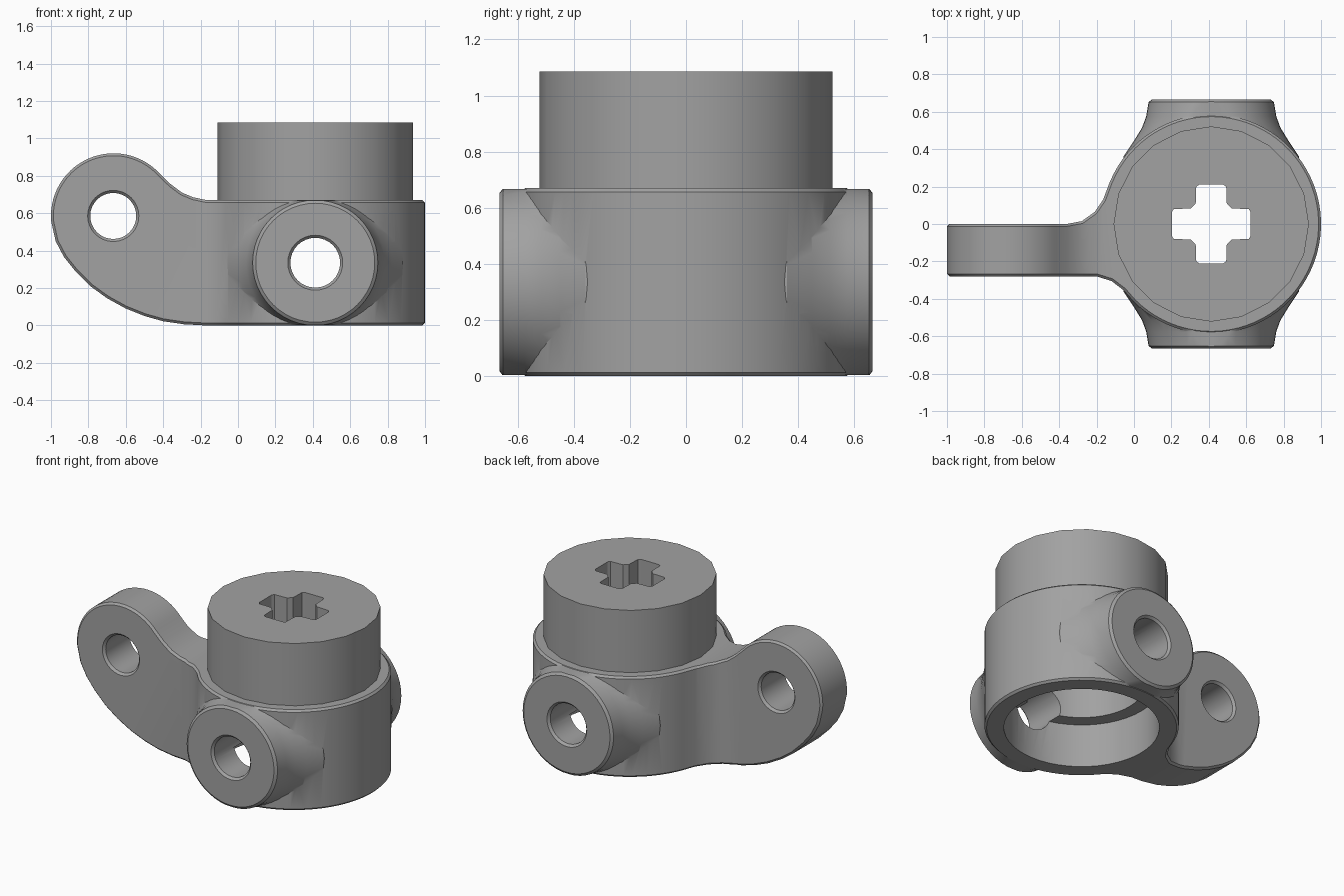
import bpy, bmesh
from math import sin, cos, radians, pi
from mathutils import Matrix, Vector

cube = bpy.data.objects.get("Cube")
if cube:
    bpy.data.objects.remove(cube, do_unlink=True)

grey = bpy.data.materials.new("mid_grey")
grey.use_nodes = True
colour = (0.36, 0.36, 0.36, 1)
grey.diffuse_color = colour
grey.node_tree.nodes["Principled BSDF"].inputs["Base Color"].default_value = colour

CX, R, MID, TOP = 0.413, 0.587, 0.335, 0.67
TO_Y = Matrix.Rotation(-pi / 2, 4, 'X')  # turns the z axis into the y axis


def arc(cx, cy, r, a0, a1, n):
    angles = [radians(a0 + (a1 - a0) * i / n) for i in range(n + 1)]
    return [(cx + r * cos(a), cy + r * sin(a)) for a in angles]


def finish(name, bm):
    bmesh.ops.recalc_face_normals(bm, faces=bm.faces)
    mesh = bpy.data.meshes.new(name)
    bm.to_mesh(mesh)
    bm.free()
    mesh.materials.append(grey)
    obj = bpy.data.objects.new(name, mesh)
    bpy.context.collection.objects.link(obj)
    return obj


def prism(name, points, place, depth):
    """Extrude an outline; place(a, b) gives the 3D start points."""
    bm = bmesh.new()
    face = bm.faces.new([bm.verts.new(place(a, b)) for a, b in points])
    new = bmesh.ops.extrude_face_region(bm, geom=[face])["geom"]
    verts = [v for v in new if isinstance(v, bmesh.types.BMVert)]
    bmesh.ops.translate(bm, vec=depth, verts=verts)
    return finish(name, bm)


def turned(name, profile, sides, matrix):
    """Closed solid turned around z from (radius, height) pairs."""
    bm = bmesh.new()
    rings = []
    for r, h in profile:
        rings.append([bm.verts.new(matrix @ Vector((x, y, h)))
                      for x, y in arc(0, 0, r, 0, 360, sides)[:-1]])
    for low, high in zip(rings, rings[1:]):
        for i in range(sides):
            j = (i + 1) % sides
            bm.faces.new((low[i], low[j], high[j], high[i]))
    bm.faces.new(rings[0][::-1])
    bm.faces.new(rings[-1])
    return finish(name, bm)


def apply(obj, mod):
    bpy.ops.object.select_all(action='DESELECT')
    bpy.context.view_layer.objects.active = obj
    obj.select_set(True)
    bpy.ops.object.modifier_apply(modifier=mod.name)


def combine(obj, other, operation):
    mod = obj.modifiers.new("combine", 'BOOLEAN')
    mod.operation, mod.solver, mod.object = operation, 'EXACT', other
    apply(obj, mod)
    bpy.data.objects.remove(other, do_unlink=True)


# Plan outline: round hub with filleted arm
plan = [(-1.1, -0.28), (-0.2, -0.28), (-0.12, -0.305), (-0.055, -0.355)]
plan += arc(CX, 0, R, 225, 518, 64)
plan += [(-0.165, 0.13), (-0.21, 0.065), (-0.28, 0.015), (-0.36, 0), (-1.1, 0)]
body = prism("connector_body", plan, lambda x, y: (x, y, -0.2), (0, 0, 1.5))

# Side outline: arm rising to a rounded eye
side = [(1.2, 0), (1.2, TOP), (-0.17, TOP), (-0.24, 0.685), (-0.3, 0.71),
        (-0.36, 0.755)]
side += arc(-0.665, 0.585, 0.335, 42, 185, 28)
side += [(-0.975, 0.45), (-0.93, 0.365), (-0.87, 0.29), (-0.79, 0.21),
         (-0.7, 0.145), (-0.6, 0.09), (-0.5, 0.05), (-0.4, 0.022),
         (-0.29, 0.006), (-0.18, 0)]
outline = prism("side_outline", side, lambda x, z: (x, -0.8, z), (0, 1.6, 0))
combine(body, outline, 'INTERSECT')

# Small chamfer on the outer edges
chamfer = body.modifiers.new("chamfer", 'BEVEL')
chamfer.width, chamfer.segments = 0.013, 1
chamfer.limit_method, chamfer.angle_limit = 'ANGLE', radians(50)
chamfer.use_clamp_overlap = False
apply(body, chamfer)

# Flared side bosses, trimmed flush with the hub
half = [(0.47, 0.36), (0.41, 0.45), (0.37, 0.515), (0.348, 0.575),
        (0.335, 0.652), (0.318, 0.665)]
boss = turned("side_bosses", [(r, -h) for r, h in reversed(half)] + half, 48,
              Matrix.Translation((CX, 0, MID)) @ TO_Y)
slab = prism("trim_slab", [(-1, -1), (2, -1), (2, 1), (-1, 1)],
             lambda x, y: (x, y, 0.003), (0, 0, TOP - 0.006))
combine(boss, slab, 'INTERSECT')
combine(body, boss, 'UNION')

# Collar on top
collar = turned("collar", [(0.522, 0.6), (0.522, 1.085)], 20,
                Matrix.Translation((CX, 0, 0)))
combine(body, collar, 'UNION')

# Stepped hollow underneath
hollow = turned("hollow", [(0.47, -0.1), (0.47, 0.29), (0.38, 0.29), (0.38, 0.64)],
                48, Matrix.Translation((CX, 0, 0)))
combine(body, hollow, 'DIFFERENCE')

# Cross-shaped axle hole
quarter = [(0.21, 0.065), (0.2, 0.08), (0.11, 0.083), (0.083, 0.11),
           (0.08, 0.2), (0.065, 0.21)]
cross = []
for turn in range(4):
    c, s = round(cos(turn * pi / 2)), round(sin(turn * pi / 2))
    cross += [(CX + c * x - s * y, s * x + c * y) for x, y in quarter]
axle = prism("axle_hole", cross, lambda x, y: (x, y, 0.5), (0, 0, 0.8))
combine(body, axle, 'DIFFERENCE')


# Pin holes with chamfered rims
def pin_hole(x, z, r, y0, y1):
    rim = r + 0.014
    profile = [(rim, y0 - 0.1), (rim, y0), (r, y0 + 0.015),
               (r, y1 - 0.015), (rim, y1), (rim, y1 + 0.1)]
    hole = turned("pin_hole", profile, 32, Matrix.Translation((x, 0, z)) @ TO_Y)
    combine(body, hole, 'DIFFERENCE')


pin_hole(CX, MID, 0.133, -0.665, 0.665)
pin_hole(-0.667, 0.585, 0.123, -0.28, 0)

bpy.ops.object.select_all(action='DESELECT')
body.select_set(True)
bpy.context.view_layer.objects.active = body
bpy.ops.object.shade_smooth_by_angle(angle=radians(32))
